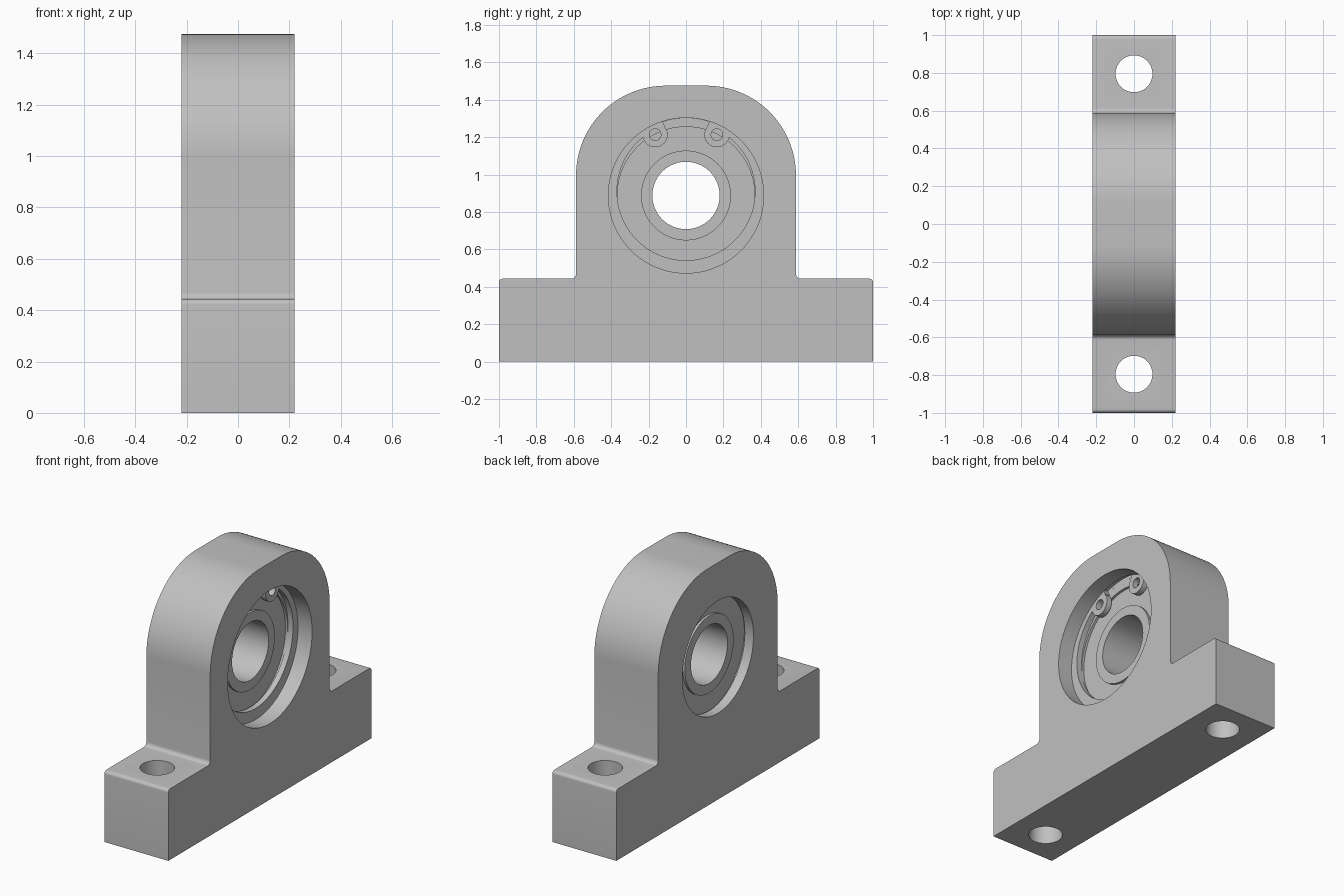
import bpy, bmesh
from math import sin, cos, pi, radians

old = bpy.data.objects.get("Cube")
if old:
    bpy.data.objects.remove(old, do_unlink=True)

HALF = 0.22      # half thickness of the housing
AXIS = 0.888     # height of the bearing axis
BACK, FACE = -0.16, 0.085   # bearing sides
CLIP = 0.121     # outer side of the retaining ring

steel = bpy.data.materials.new("grey_steel")
steel.use_nodes = True
GREY = (0.53, 0.53, 0.53, 1)
steel.diffuse_color = GREY
bsdf = next(n for n in steel.node_tree.nodes if n.type == 'BSDF_PRINCIPLED')
bsdf.inputs["Base Color"].default_value = GREY


def finish(bm, name):
    bmesh.ops.recalc_face_normals(bm, faces=bm.faces)
    mesh = bpy.data.meshes.new(name)
    bm.to_mesh(mesh)
    bm.free()
    mesh.materials.append(steel)
    ob = bpy.data.objects.new(name, mesh)
    bpy.context.collection.objects.link(ob)
    return ob


def prism(name, outline, x0, x1):
    """Extrude a (y, z) outline along x."""
    bm = bmesh.new()
    face = bm.faces.new([bm.verts.new((x0, y, z)) for y, z in outline])
    out = bmesh.ops.extrude_face_region(bm, geom=[face])
    moved = [v for v in out["geom"] if isinstance(v, bmesh.types.BMVert)]
    bmesh.ops.translate(bm, verts=moved, vec=(x1 - x0, 0, 0))
    return finish(bm, name)


def lathe(name, profile, closed=False, n=96):
    """Turn an (x, radius) profile about the bearing axis."""
    bm = bmesh.new()
    rings = [[bm.verts.new((x, r * cos(2 * pi * i / n), AXIS + r * sin(2 * pi * i / n)))
              for i in range(n)] for x, r in profile]
    pairs = list(zip(rings, rings[1:]))
    if closed:
        pairs.append((rings[-1], rings[0]))
    else:
        bm.faces.new(rings[0])
        bm.faces.new(rings[-1])
    for a, b in pairs:
        for i in range(n):
            j = (i + 1) % n
            bm.faces.new((a[i], a[j], b[j], b[i]))
    return finish(bm, name)


def arc(y, z, r, a0, a1, n):
    steps = [radians(a0 + (a1 - a0) * i / n) for i in range(n + 1)]
    return [(y + r * cos(a), z + r * sin(a)) for a in steps]


def disc(name, y, z, r, x0, x1, n=40):
    return prism(name, arc(y, z, r, 0, 360, n)[:-1], x0, x1)


def combine(ob, tool, operation):
    mod = ob.modifiers.new("combine", 'BOOLEAN')
    mod.operation, mod.solver, mod.object = operation, 'EXACT', tool
    bpy.ops.object.select_all(action='DESELECT')
    bpy.context.view_layer.objects.active = ob
    ob.select_set(True)
    bpy.ops.object.modifier_apply(modifier=mod.name)
    bpy.data.objects.remove(tool, do_unlink=True)


# Housing: flanged foot with a rounded upright
half = [(1, 0)]
half += arc(0.98, 0.423, 0.02, 0, 90, 6)
half += arc(0.613, 0.468, 0.025, 270, 180, 6)
half += arc(0.108, 0.995, 0.48, 0, 90, 32)
housing = prism("housing", half + [(-y, z) for y, z in reversed(half)], -HALF, HALF)

# Stepped bore with the retaining ring groove
bore = lathe("bore_cutter", [(-0.3, 0.35), (BACK, 0.35), (BACK, 0.415), (FACE, 0.415),
                             (FACE, 0.436), (CLIP + 0.002, 0.436),
                             (CLIP + 0.002, 0.415), (0.3, 0.415)])
combine(housing, bore, 'DIFFERENCE')

# Bolt holes through the foot
for side in (-1, 1):
    bm = bmesh.new()
    bmesh.ops.create_cone(bm, cap_ends=True, segments=48, radius1=0.0975,
                          radius2=0.0975, depth=1)
    bmesh.ops.translate(bm, verts=bm.verts, vec=(0, side * 0.795, 0.25))
    combine(housing, finish(bm, "bolt_hole_cutter"), 'DIFFERENCE')

# Bearing: two races with recessed shields between them
DIP = 0.015
bearing = lathe("bearing", [(BACK, 0.18), (BACK, 0.24), (BACK + DIP, 0.24),
                            (BACK + DIP, 0.367), (BACK, 0.367), (BACK, 0.4145),
                            (FACE, 0.4145), (FACE, 0.367), (FACE - DIP, 0.367),
                            (FACE - DIP, 0.24), (FACE, 0.24), (FACE, 0.18)], closed=True)

# Retaining ring: open band that thins towards the ends, with two drilled lugs
band = arc(0, AXIS, 0.432, 108, 432, 90) + arc(0, AXIS + 0.022, 0.369, 432, 108, 90)
ring = prism("retaining_ring", band, FACE + 0.001, CLIP)
for side in (-1, 1):
    y, z = side * 0.165, 1.213
    combine(ring, disc("lug", y, z, 0.067, FACE + 0.001, CLIP), 'UNION')
    combine(ring, disc("lug_hole_cutter", y, z, 0.031, 0, 0.2), 'DIFFERENCE')

# Smooth the curved walls and keep the machined edges sharp
bpy.ops.object.select_all(action='DESELECT')
for ob in (housing, bearing, ring):
    ob.select_set(True)
    bpy.context.view_layer.objects.active = ob
bpy.ops.object.shade_smooth_by_angle(angle=radians(30))
